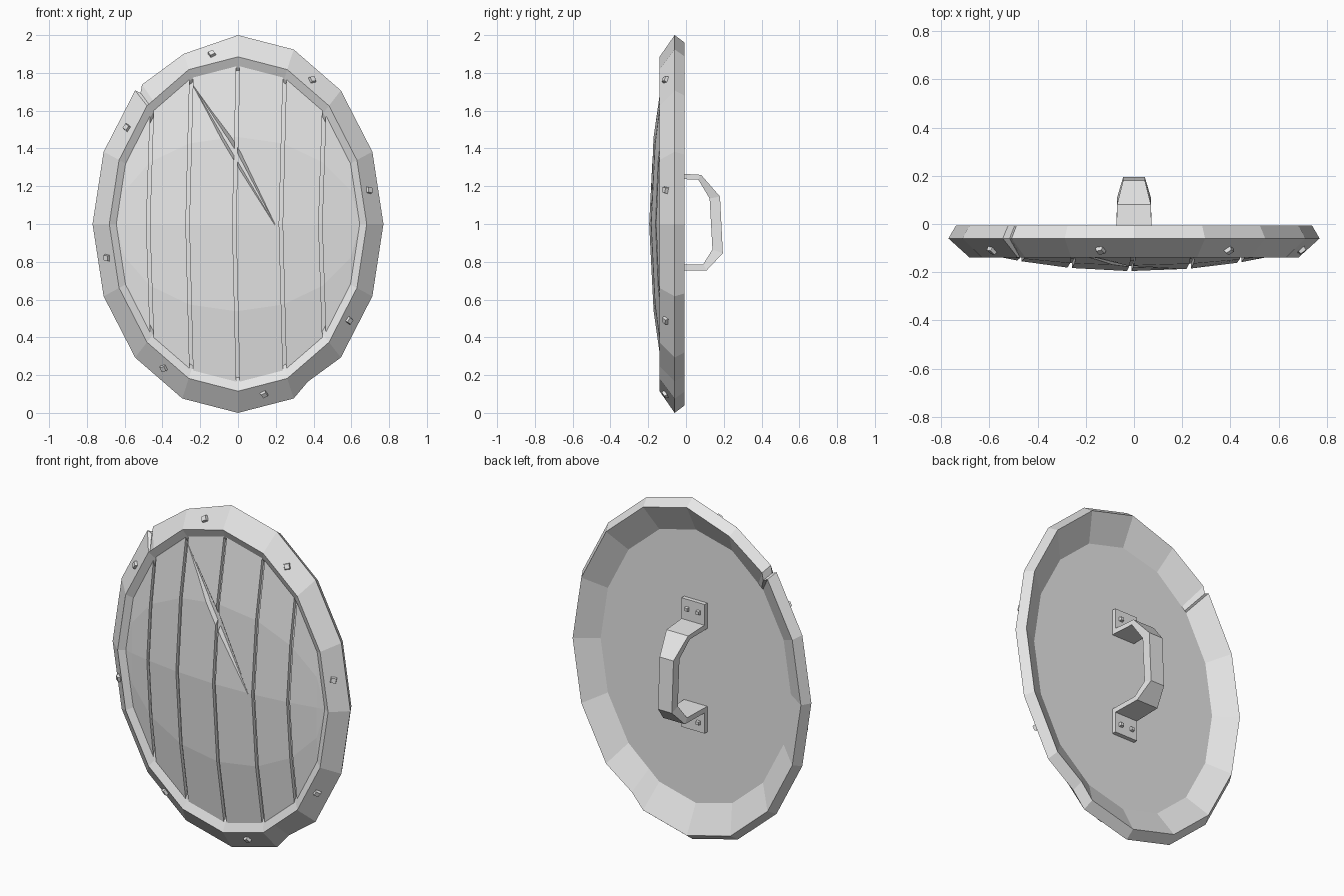
import bpy, bmesh, math
from mathutils import Vector, Matrix

cube = bpy.data.objects.get("Cube")
if cube:
    bpy.data.objects.remove(cube, do_unlink=True)

RX, SIDES = 0.77, 16          # half width of the oval (half height is 1)
STEP = 360 / SIDES
RHO = 0.84                    # size of the wooden field inside the rim

grey = bpy.data.materials.new("plain_grey")
grey.use_nodes = True
grey.diffuse_color = (0.8, 0.8, 0.8, 1)
grey.node_tree.nodes["Principled BSDF"].inputs["Base Color"].default_value = (0.8, 0.8, 0.8, 1)


def finish(name, bm):
    bmesh.ops.remove_doubles(bm, verts=bm.verts, dist=0.0005)
    bmesh.ops.recalc_face_normals(bm, faces=bm.faces)
    mesh = bpy.data.meshes.new(name)
    bm.to_mesh(mesh)
    bm.free()
    mesh.materials.append(grey)
    obj = bpy.data.objects.new(name, mesh)
    bpy.context.collection.objects.link(obj)
    return obj


def loft(name, sections, closed):
    """Join equal cross-sections with quads."""
    bm = bmesh.new()
    rings = [[bm.verts.new(p) for p in s] for s in sections]
    n = len(rings[0])
    pairs = list(zip(rings, rings[1:])) + ([(rings[-1], rings[0])] if closed else [])
    for a, b in pairs:
        for i in range(n):
            j = (i + 1) % n
            bm.faces.new((a[i], a[j], b[j], b[i]))
    if not closed:
        bm.faces.new(rings[0])
        bm.faces.new(rings[-1])
    return finish(name, bm)


def chord(deg):
    """Radius of the regular polygon at an angle."""
    half = math.radians(STEP / 2)
    return math.cos(half) / math.cos(math.radians(deg % STEP) - half)


def oval(deg, rho, y):
    a = math.radians(deg)
    return Vector((RX * rho * math.cos(a), y, 1 + rho * math.sin(a)))


# Rim with a notch and two dents in its outer edge
dents = {134: 0.965, 131.8: 0.99, 112.5: 0.975, 300: 0.963}
profile = [(0.80, -0.09), (0.96, -0.007), (1.0, -0.06), (0.885, -0.14), (0.83, -0.115)]
angles = sorted({i * STEP for i in range(SIDES)} | set(dents))
sections = []
for a in angles:
    c = chord(a)
    outer = dents.get(a, c)
    sections.append([oval(a, r * (outer if r > 0.9 else c), y) for r, y in profile])
loft("rim", sections, True)


# Domed wooden field
def field_height(x):
    """Half height of the polygonal field at x."""
    x = min(abs(x), RX * RHO)
    for k in range(SIDES // 4):
        p, q = oval(k * STEP, RHO, 0), oval((k + 1) * STEP, RHO, 0)
        if q.x - 1e-6 <= x <= p.x + 1e-6:
            return p.z - 1 + (q.z - p.z) * (p.x - x) / (p.x - q.x)
    return 0


def dome(x, z):
    return -0.195 + 0.11 * ((x / RX) ** 2 + (z - 1) ** 2)


def board(name, columns, sink=0, thickness=0.025, flat_back=None):
    bm = bmesh.new()
    grid = []
    for x in columns:
        bend = 0.02 if abs(x) < 0.5 else 0
        col = []
        for t in (-1, -0.55, 0, 0.55, 1):
            px, pz = x - bend * (1 - abs(t)), 1 + t * field_height(x)
            col.append((px, dome(px, pz) + sink, pz))
        grid.append(col)
    for a, b in zip(grid, grid[1:]):
        for i in range(len(a) - 1):
            pts = []
            for p in (a[i], b[i], b[i + 1], a[i + 1]):
                if p not in pts:
                    pts.append(p)
            bm.faces.new([bm.verts.new(p) for p in pts])
    bmesh.ops.remove_doubles(bm, verts=bm.verts, dist=0.0005)
    new = bmesh.ops.extrude_face_region(bm, geom=bm.faces[:], use_keep_orig=True)["geom"]
    for v in new:
        if isinstance(v, bmesh.types.BMVert):
            v.co.y = v.co.y + thickness if flat_back is None else flat_back
    return finish(name, bm)


seams = [-0.456, -0.247, 0, 0.247, 0.456]
edge = [0.597, RX * RHO]
gap = 0.009
board("backing", [-e for e in edge[::-1]] + seams + edge, sink=0.02, flat_back=-0.09)
planks = [board("plank_outer_right", [-e for e in edge[::-1]] + [seams[0] - gap])]
for i, (a, b) in enumerate(zip(seams, seams[1:])):
    planks.append(board(f"plank_{i + 1}", [a + gap, b - gap]))
planks.append(board("plank_outer_left", [seams[-1] + gap] + edge))

# Slanting gash cut into the planks
bm = bmesh.new()
for p in ((-0.245, -0.122, 1.745), (0.21, -0.188, 0.97), (-0.065, -0.24, 1.33),
          (0.065, -0.24, 1.41), (0, -0.157, 1.37)):
    bm.verts.new(p)
bmesh.ops.convex_hull(bm, input=bm.verts[:])
cutter = finish("gash_cutter", bm)
cutter.hide_render = True
for plank in planks[1:-1]:
    cut = plank.modifiers.new("gash", 'BOOLEAN')
    cut.operation, cut.solver, cut.object = 'DIFFERENCE', 'EXACT', cutter
    bpy.context.view_layer.objects.active = plank
    bpy.ops.object.modifier_apply(modifier=cut.name)
bpy.data.objects.remove(cutter, do_unlink=True)


# Square rivets around the rim
def stud(name, place, normal, size, height, spin):
    bm = bmesh.new()
    turn = normal.to_track_quat('Z', 'Y').to_matrix().to_4x4()
    bmesh.ops.create_cone(bm, cap_ends=True, segments=4, radius1=size, radius2=size * 0.7,
                          depth=height, matrix=Matrix.Translation(place) @ turn @ Matrix.Rotation(spin, 4, 'Z'))
    return finish(name, bm)


for i in range(8):
    a = STEP / 2 + 45 * i
    place = oval(a, 0.935 * chord(a), -0.106)
    out = Vector((place.x / RX ** 2, 0, place.z - 1)).normalized()
    stud(f"rim_rivet_{i + 1}", place, out * 0.6 - Vector((0, 0.8, 0)), 0.027, 0.03, 0.6 + i * 0.4)

# Bent strap handle on the back
outer = [(-0.09, 1.27), (0.08, 1.26), (0.18, 1.145), (0.195, 0.845), (0.11, 0.755), (-0.09, 0.755)]
inner = [(-0.09, 1.24), (0.065, 1.235), (0.125, 1.135), (0.14, 0.865), (0.09, 0.785), (-0.09, 0.785)]
widths = [0.075, 0.07, 0.045, 0.045, 0.07, 0.075]
loft("handle", [[(-w, *o), (w, *o), (w, *i), (-w, *i)] for o, i, w in zip(outer, inner, widths)], False)

# Handle feet with their rivets
for side, z in (("upper", 1.315), ("lower", 0.71)):
    bm = bmesh.new()
    bmesh.ops.create_cube(bm, size=1, matrix=Matrix.Translation((0, -0.08, z)) @ Matrix.Diagonal((0.15, 0.03, 0.15, 1)))
    finish(f"{side}_handle_foot", bm)
    rivet_z = z + (0.02 if z > 1 else -0.02)
    for x in (-0.037, 0.037):
        stud(f"{side}_foot_rivet", Vector((x, -0.06, rivet_z)), Vector((0, 1, 0)), 0.018, 0.02, 0.785)
